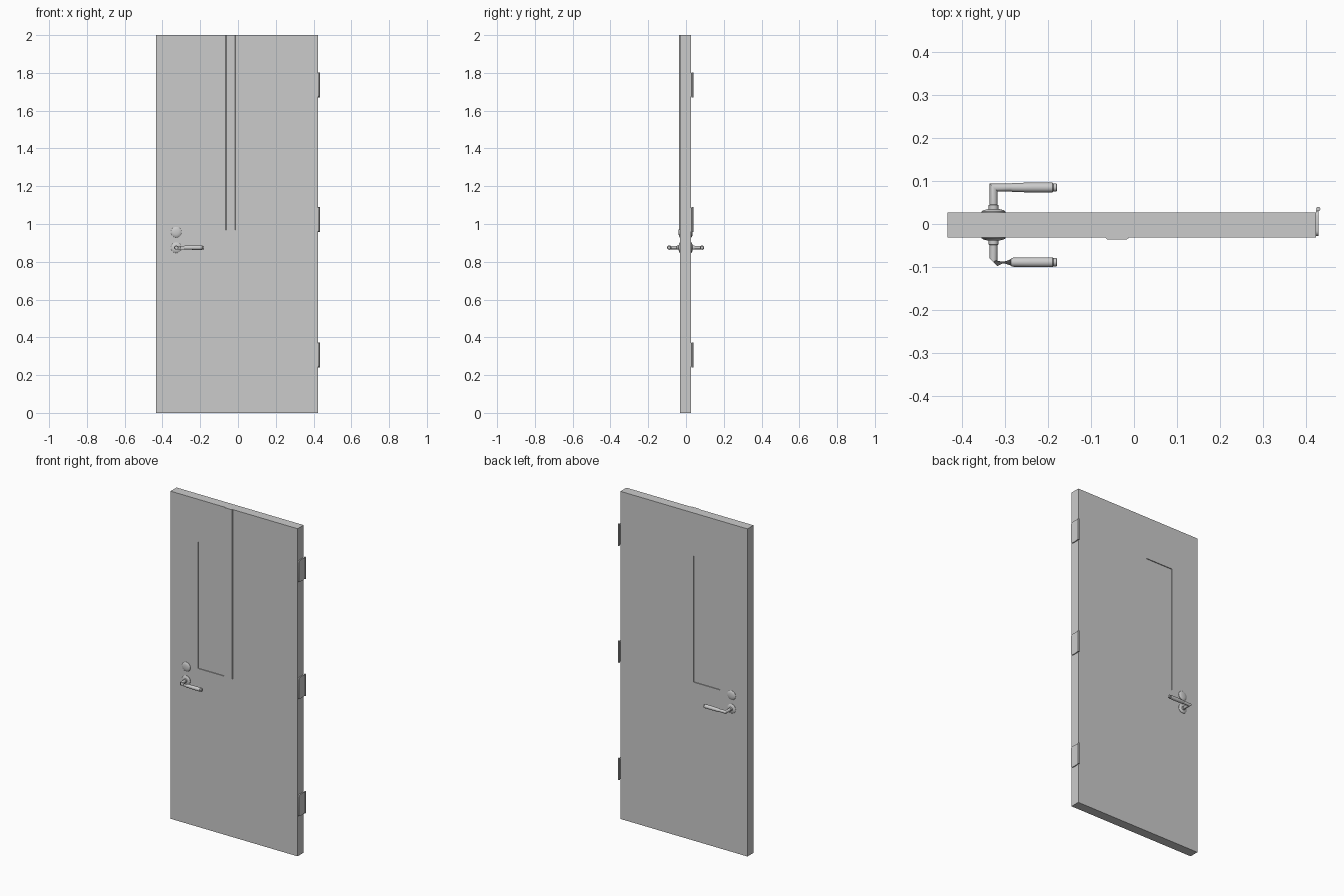
import bpy, bmesh, math
from mathutils import Matrix, Vector

if "Cube" in bpy.data.objects:
    bpy.data.objects.remove(bpy.data.objects["Cube"])

YF, YB = -0.031, 0.027      # door front and back faces
YM = (YF + YB) / 2


def finish(name, bm, smooth=True):
    bmesh.ops.recalc_face_normals(bm, faces=bm.faces)
    me = bpy.data.meshes.new(name)
    bm.to_mesh(me)
    bm.free()
    ob = bpy.data.objects.new(name, me)
    bpy.context.collection.objects.link(ob)
    if smooth:
        bpy.ops.object.select_all(action='DESELECT')
        bpy.context.view_layer.objects.active = ob
        ob.select_set(True)
        bpy.ops.object.shade_smooth_by_angle(angle=math.radians(35))
    return ob


def box(name, x0, x1, y0, y1, z0, z1):
    bm = bmesh.new()
    m = Matrix.Translation(((x0 + x1) / 2, (y0 + y1) / 2, (z0 + z1) / 2)) \
        @ Matrix.Diagonal((x1 - x0, y1 - y0, z1 - z0, 1))
    bmesh.ops.create_cube(bm, size=1, matrix=m)
    return finish(name, bm, False)


def prism(name, pts, direction):
    """Extrude a closed 3D outline along a vector."""
    bm = bmesh.new()
    f = bm.faces.new([bm.verts.new(p) for p in pts])
    r = bmesh.ops.extrude_face_region(bm, geom=[f])
    bmesh.ops.translate(bm, vec=direction,
                        verts=[v for v in r['geom'] if isinstance(v, bmesh.types.BMVert)])
    return finish(name, bm)


def lathe(name, profile, origin, axis, seg=24):
    """Revolve (radius, distance) pairs round an axis."""
    bm = bmesh.new()
    rot = Vector((0, 0, 1)).rotation_difference(Vector(axis)).to_matrix().to_4x4()
    vs = [bm.verts.new((r, 0, h)) for r, h in profile]
    es = [bm.edges.new(p) for p in zip(vs, vs[1:])]
    bmesh.ops.spin(bm, geom=vs + es, cent=(0, 0, 0), axis=(0, 0, 1),
                   angle=2 * math.pi, steps=seg)
    bmesh.ops.remove_doubles(bm, verts=bm.verts, dist=1e-5)
    bm.transform(Matrix.Translation(origin) @ rot)
    return finish(name, bm)


def tube(name, rings, seg=16):
    """Loft a mitred tube through explicit ring centre / axis vector pairs."""
    bm = bmesh.new()
    loops = []
    for c, u, w in rings:
        loops.append([bm.verts.new(Vector(c) + Vector(u) * math.cos(2 * math.pi * i / seg)
                                   + Vector(w) * math.sin(2 * math.pi * i / seg))
                      for i in range(seg)])
    for a, b in zip(loops, loops[1:]):
        for i in range(seg):
            j = (i + 1) % seg
            bm.faces.new((a[i], a[j], b[j], b[i]))
    bm.faces.new(loops[0])
    bm.faces.new(loops[-1])
    return finish(name, bm)


# Door leaf with a window opening
X0, X1 = -0.434, 0.424
WX0, WX1, WZ0, WZ1 = -0.25, -0.068, 0.967, 1.738
bm = bmesh.new()
def ring(x0, x1, z0, z1, y):
    return [bm.verts.new((x, y, z)) for x, z in ((x0, z0), (x1, z0), (x1, z1), (x0, z1))]
loops = [ring(X0, X1, 0, 2, YF), ring(X0, X1, 0, 2, YB),
         ring(WX0, WX1, WZ0, WZ1, YB), ring(WX0, WX1, WZ0, WZ1, YF)]
for a, b in zip(loops, loops[1:] + loops[:1]):
    for i in range(4):
        j = (i + 1) % 4
        bm.faces.new((a[i], a[j], b[j], b[i]))
finish("door_leaf", bm, False)

# Window pane, slightly recessed
box("window_pane", WX0, WX1, YF + 0.005, YB - 0.005, WZ0, WZ1)

# Raised cover strip beside the window, with chamfered edges
SX0, SX1 = -0.066, -0.013
prism("cover_strip", [(SX0, YF, WZ0), (SX0, YF - 0.002, WZ0), (SX0 + 0.004, YF - 0.005, WZ0),
                      (SX1 - 0.004, YF - 0.005, WZ0), (SX1, YF - 0.002, WZ0), (SX1, YF, WZ0)],
      (0, 0, 2 - WZ0))

# Lever handles and lock roses on both sides
HX, HZ, LZ, R = -0.327, 0.875, 0.957, 0.009
for side, s, face in (("front", -1, YF), ("back", 1, YB)):
    rose = [(0.028, 0), (0.028, 0.002), (0.024, 0.005), (0.014, 0.0075), (0, 0.008)]
    lathe(side + "_handle_rose", rose, (HX, face, HZ), (0, s, 0))
    lathe(side + "_lock_rose", rose, (HX, face, LZ), (0, s, 0))
    yg = YM + s * 0.087
    # spindle neck with a mitred right-angle corner
    tube(side + "_lever_neck", [
        ((HX, face, HZ), (R * 1.25, 0, 0), (0, 0, R * 1.25)),
        ((HX, face + s * 0.017, HZ), (R * 1.25, 0, 0), (0, 0, R * 1.25)),
        ((HX, face + s * 0.018, HZ), (R, 0, 0), (0, 0, R)),
        ((HX, yg, HZ), (R, -s * -R, 0), (0, 0, R)) if s < 0 else
        ((HX, yg, HZ), (R, -R, 0), (0, 0, R)),
        ((-0.283, yg, HZ), (0, -s * R, 0), (0, 0, R))])
    # thicker grip with end cap
    lathe(side + "_lever_grip", [(0, 0), (0.009, 0), (0.0105, 0.004), (0.0115, 0.05), (0.0115, 0.096),
                                 (0.0095, 0.098), (0.0095, 0.105), (0.008, 0.107), (0, 0.107)],
          (-0.286, yg, HZ), (1, 0, 0))

# Three hinges on the right edge
for n, zc in enumerate((0.307, 1.023, 1.737)):
    h, r = 0.066, 0.012
    pts = []
    for cy, cz, a0 in ((YF + 0.003 + r, zc - h + r, 180), (YB + 0.004 - r, zc - h + r, 270),
                       (YB + 0.004 - r, zc + h - r, 0), (YF + 0.003 + r, zc + h - r, 90)):
        for k in range(5):
            a = math.radians(a0 + 22.5 * k)
            pts.append((X1, cy + r * math.cos(a), cz + r * math.sin(a)))
    prism(f"hinge_plate_{n}", pts, (0.006, 0, 0))
    lathe(f"hinge_knuckle_{n}", [(0, 0), (0.005, 0), (0.005, 2 * h), (0, 2 * h)],
          (0.429, 0.035, zc - h), (0, 0, 1), 12)
